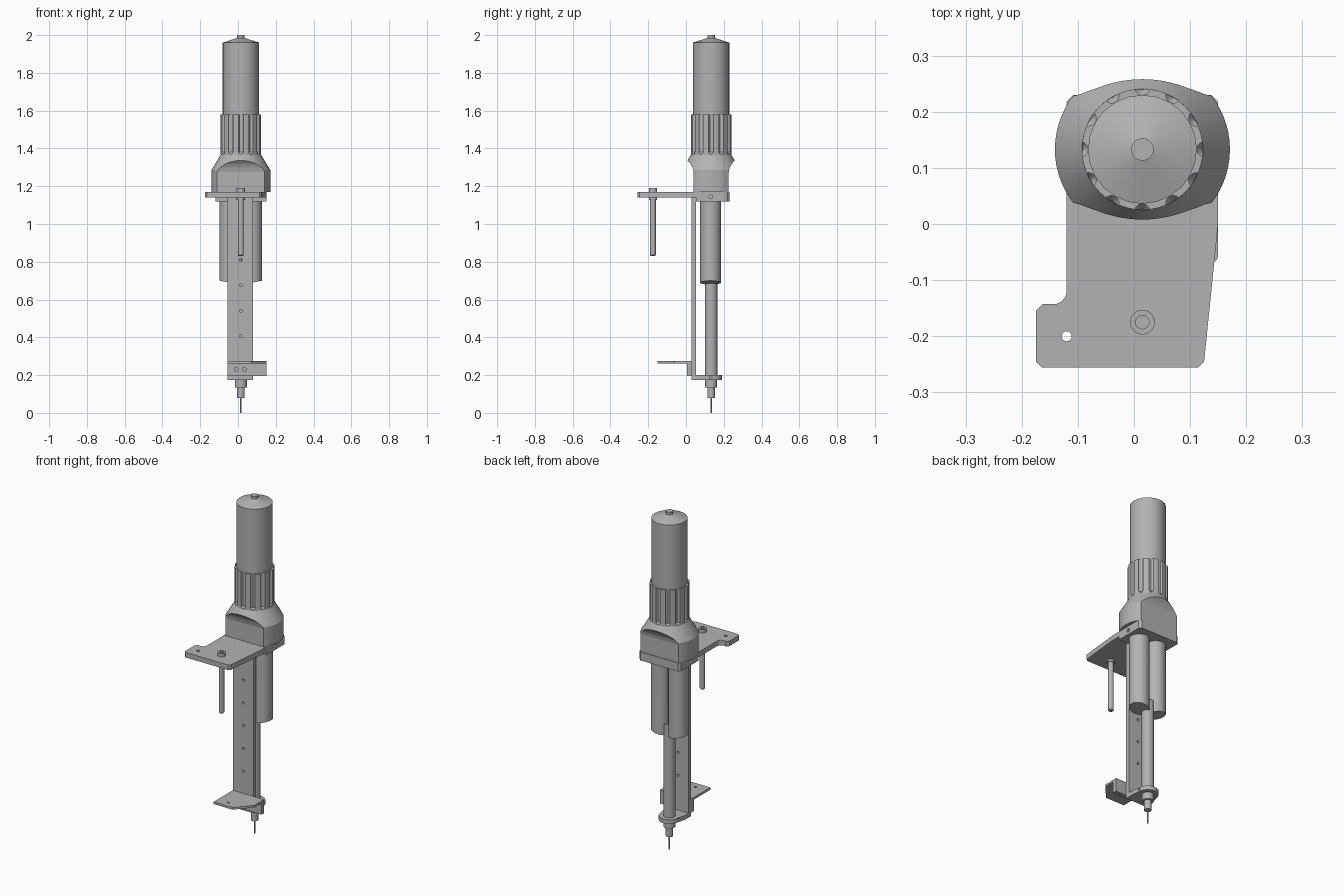
import bpy, bmesh, math
from mathutils import Matrix, Vector

if "Cube" in bpy.data.objects:
    bpy.data.objects.remove(bpy.data.objects["Cube"])

AX, AY = 0.015, 0.133   # main tool axis

metal = bpy.data.materials.new("plain_grey")
metal.use_nodes = True
metal.diffuse_color = (0.45, 0.45, 0.45, 1)
metal.node_tree.nodes["Principled BSDF"].inputs["Base Color"].default_value = (0.45, 0.45, 0.45, 1)


def finish(name, bm):
    bmesh.ops.recalc_face_normals(bm, faces=bm.faces)
    mesh = bpy.data.meshes.new(name)
    bm.to_mesh(mesh)
    bm.free()
    mesh.materials.append(metal)
    obj = bpy.data.objects.new(name, mesh)
    bpy.context.collection.objects.link(obj)
    return obj


def select(obj):
    bpy.ops.object.select_all(action="DESELECT")
    obj.select_set(True)
    bpy.context.view_layer.objects.active = obj


def smooth(obj, angle=30):
    select(obj)
    bpy.ops.object.shade_smooth_by_angle(angle=math.radians(angle))


def lathe(name, profile, x=AX, y=AY, sides=32):
    """Stack rings of (radius, z) around a vertical axis and cap the ends."""
    bm = bmesh.new()
    rings = []
    for r, z in profile:
        rings.append([bm.verts.new((x + r * math.cos(t), y + r * math.sin(t), z))
                      for t in (2 * math.pi * i / sides for i in range(sides))])
    for a, b in zip(rings, rings[1:]):
        for i in range(sides):
            j = (i + 1) % sides
            bm.faces.new((a[i], a[j], b[j], b[i]))
    bm.faces.new(rings[0])
    bm.faces.new(rings[-1])
    obj = finish(name, bm)
    smooth(obj)
    return obj


def prism(name, points, low, high, along="z"):
    """Extrude an outline: (x, y) along z, or (y, z) along x."""
    bm = bmesh.new()
    place = (lambda p, h: (p[0], p[1], h)) if along == "z" else (lambda p, h: (h, p[0], p[1]))
    face = bm.faces.new([bm.verts.new(place(p, low)) for p in points])
    new = bmesh.ops.extrude_face_region(bm, geom=[face])["geom"]
    shift = Vector(place((0, 0), high - low))
    bmesh.ops.translate(bm, vec=shift, verts=[v for v in new if isinstance(v, bmesh.types.BMVert)])
    return finish(name, bm)


def box(name, x0, x1, y0, y1, z0, z1):
    return prism(name, [(x0, y0), (x1, y0), (x1, y1), (x0, y1)], z0, z1)


def rod(axis, centre, radius, length):
    """Cylinder used as a drill."""
    bm = bmesh.new()
    turn = {"x": Matrix.Rotation(math.pi / 2, 4, "Y"),
            "y": Matrix.Rotation(math.pi / 2, 4, "X"), "z": Matrix()}[axis]
    bmesh.ops.create_cone(bm, cap_ends=True, segments=16, radius1=radius, radius2=radius,
                          depth=length, matrix=Matrix.Translation(centre) @ turn)
    return finish("drill", bm)


def cut(obj, cutters):
    for c in cutters:
        mod = obj.modifiers.new("cut", "BOOLEAN")
        mod.operation, mod.solver, mod.object = "DIFFERENCE", "EXACT", c
        select(obj)
        bpy.ops.object.modifier_apply(modifier=mod.name)
        bpy.data.objects.remove(c)


# Motor cap with shallow cone and button
lathe("motor_cap", [(0.097, 1.56), (0.097, 1.96), (0.02, 1.985), (0.02, 2.0)], sides=24)

# Fluted grip ring
grip = lathe("grip_ring", [(0.108, 1.35), (0.108, 1.58)], sides=48)
flutes = []
for i in range(12):
    t = i * math.pi / 6
    flutes.append(lathe("flute", [(0.005, 1.368), (0.014, 1.38), (0.014, 1.6)],
                        AX + 0.111 * math.cos(t), AY + 0.111 * math.sin(t), 12))
cut(grip, flutes)
smooth(grip)

# Gear housing: round body with scooped flats on front and back
housing = lathe("gear_housing", [(0.156, 1.17), (0.156, 1.285), (0.108, 1.365)], sides=64)
scoop = [(0.093, 1.1), (0.093, 1.275), (0.098, 1.297), (0.109, 1.318),
         (0.128, 1.34), (0.3, 1.34), (0.3, 1.1)]
cut(housing, [prism("scoop", [(AY + s * y, z) for y, z in scoop], -0.3, 0.3, "x")
              for s in (-1, 1)])
smooth(housing)

# Flange under the housing, with a cross hole
flange = prism("flange", [(-0.12, 0.053), (0.15, 0.053), (0.15, 0.218), (0.138, 0.23),
                          (-0.108, 0.23), (-0.12, 0.218)], 1.12, 1.17)
cut(flange, [rod("x", (s, 0.13, 1.145), 0.01, 0.04) for s in (0.15, -0.12)])

# Top plate with a side tab and a rounded inner corner
fillet = [(-0.144 + 0.024 * math.cos(a), -0.119 - 0.024 * math.sin(a))
          for a in (i * math.pi / 12 for i in range(7))]
plate = prism("top_plate", [(-0.12, 0.053)] + fillet + [
    (-0.163, -0.143), (-0.175, -0.155), (-0.175, -0.245), (-0.164, -0.256),
    (0.114, -0.256), (0.125, -0.245), (0.15, 0.0), (0.15, 0.053)], 1.14, 1.17)
cut(plate, [rod("z", (-0.12, -0.2, 1.155), 0.009, 0.1)])

# Stop rod hanging from the plate
stop = lathe("stop_rod", [(0.010, 0.83), (0.015, 0.835), (0.015, 1.128), (0.022, 1.128),
                          (0.022, 1.19)], AX, -0.175, 24)
cut(stop, [rod("z", (AX, -0.175, 1.19), 0.012, 0.02)])

# Vertical rail with a row of holes
rail = box("rail", -0.055, 0.08, 0.03, 0.053, 0.175, 1.14)
cut(rail, [rod("y", (AX, 0.04, 0.405 + 0.135 * i), 0.007, 0.1) for i in range(5)])

# Twin cylinders with slanted lower ends
for name, side in (("left_cylinder", 1), ("right_cylinder", -1)):
    cyl = lathe(name, [(0.055, 0.66), (0.055, 1.12)], AX + side * 0.057, 0.13)
    wedge = bmesh.new()
    corners = [(AX - side * 0.02, 0.675), (AX + side * 0.14, 0.705),
               (AX + side * 0.14, 0.6), (AX - side * 0.02, 0.6)]
    face = wedge.faces.new([wedge.verts.new((x, 0, z)) for x, z in corners])
    new = bmesh.ops.extrude_face_region(wedge, geom=[face])["geom"]
    bmesh.ops.translate(wedge, vec=(0, 0.3, 0),
                        verts=[v for v in new if isinstance(v, bmesh.types.BMVert)])
    cut(cyl, [finish("wedge", wedge)])
    smooth(cyl)

# Long shaft
lathe("shaft", [(0.033, 0.19), (0.033, 0.75)])

# Foot plate, tapering to a round end at the shaft
nose = [(AX + 0.058 * math.cos(a), AY + 0.058 * math.sin(a))
        for a in (math.radians(d) for d in range(0, 181, 15))]
foot = prism("foot_plate", [(-0.055, 0.03), (0.08, 0.03), (0.08, 0.09)] + nose
             + [(-0.055, 0.09)], 0.175, 0.2)
cut(foot, [rod("x", (AX + s * 0.06, 0.13, 0.188), 0.007, 0.04) for s in (-1, 1)])

# Nozzle and needle
lathe("nozzle", [(0.02, 0.08), (0.02, 0.135), (0.032, 0.135), (0.032, 0.175)])
lathe("needle", [(0.004, 0.0), (0.004, 0.09)], sides=12)

# Lower angle bracket: upright with two screw holes, and a shelf
upright = box("bracket_upright", -0.055, 0.15, 0.005, 0.03, 0.195, 0.275)
cut(upright, [rod("y", (x, 0.0, 0.23), 0.01, 0.03) for x in (-0.01, 0.035)])
shelf = prism("bracket_shelf", [(-0.055, 0.005), (-0.055, -0.15), (0.07, -0.15),
                                (0.15, -0.06), (0.15, 0.005)], 0.262, 0.275)
cut(shelf, [rod("z", (AX, -0.11, 0.27), 0.007, 0.05)])
